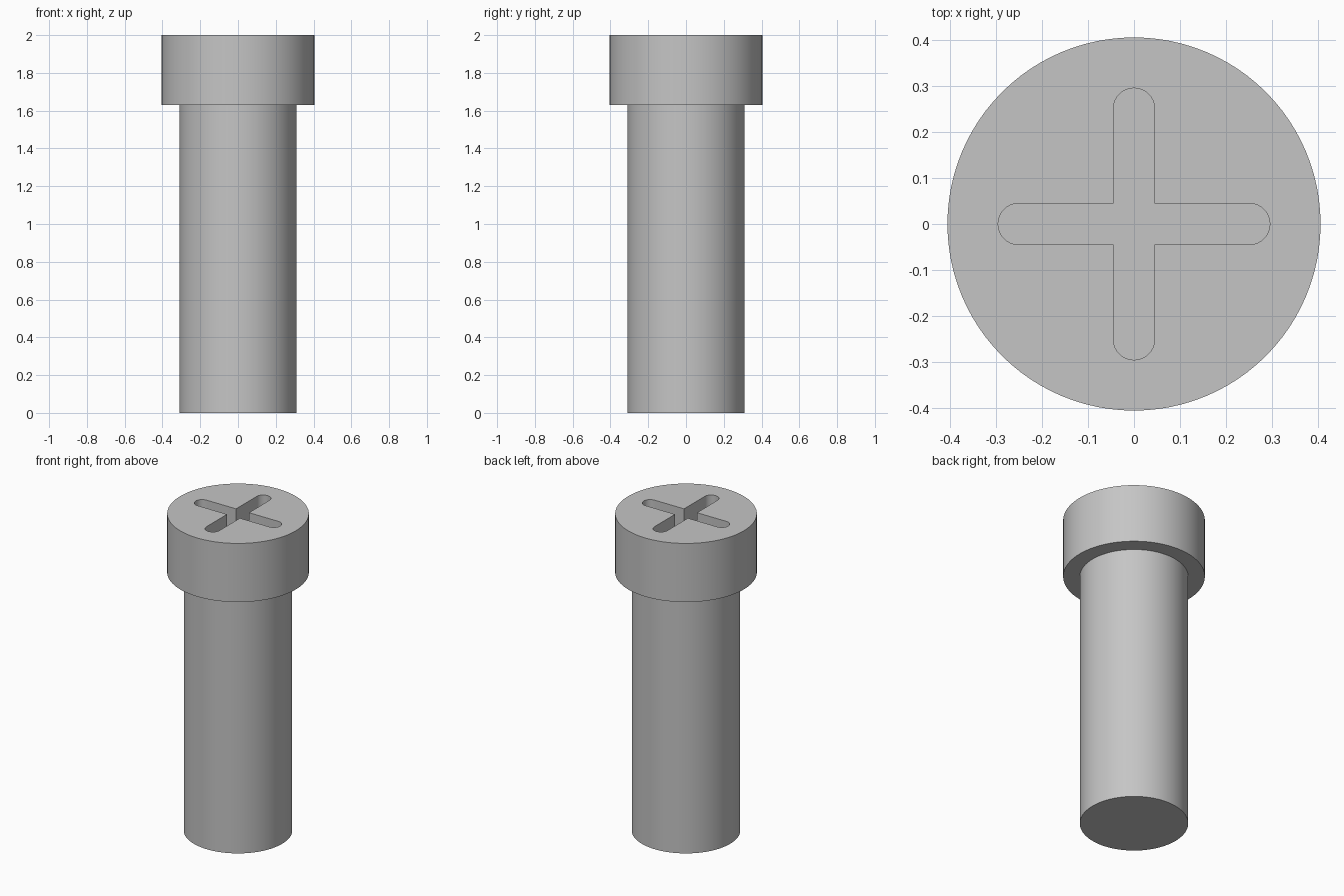
import bpy
import bmesh
from math import pi, sin, cos, radians

cube = bpy.data.objects.get("Cube")
if cube:
    bpy.data.objects.remove(cube, do_unlink=True)

HEAD_RADIUS, SHAFT_RADIUS = 0.405, 0.31
HEAD_BOTTOM, TOP = 1.63, 2.0
SLOT_REACH, SLOT_HALF, SLOT_DEPTH = 0.295, 0.045, 0.18

steel = bpy.data.materials.new("light grey steel")
steel.use_nodes = True
grey = (0.56, 0.56, 0.56, 1)
steel.diffuse_color = grey
steel.node_tree.nodes["Principled BSDF"].inputs["Base Color"].default_value = grey


def prism(name, outline, low, high):
    """Extrude a flat outline from height low to height high."""
    bm = bmesh.new()
    base = bm.faces.new([bm.verts.new((x, y, low)) for x, y in outline])
    side = bmesh.ops.extrude_face_region(bm, geom=[base])["geom"]
    verts = [v for v in side if isinstance(v, bmesh.types.BMVert)]
    bmesh.ops.translate(bm, verts=verts, vec=(0, 0, high - low))
    bmesh.ops.recalc_face_normals(bm, faces=bm.faces)
    mesh = bpy.data.meshes.new(name)
    bm.to_mesh(mesh)
    bm.free()
    mesh.materials.append(steel)
    obj = bpy.data.objects.new(name, mesh)
    bpy.context.collection.objects.link(obj)
    return obj


def circle(radius, sides=96):
    return [(radius * cos(2 * pi * i / sides), radius * sin(2 * pi * i / sides))
            for i in range(sides)]


def cross_outline(steps=16):
    """Four round-ended arms, each followed by an inner corner."""
    points = []
    for arm in range(4):
        c, s = cos(arm * pi / 2), sin(arm * pi / 2)
        tip = []
        for i in range(steps + 1):
            a = -pi / 2 + pi * i / steps
            tip.append((SLOT_REACH - SLOT_HALF + SLOT_HALF * cos(a), SLOT_HALF * sin(a)))
        tip.append((SLOT_HALF, SLOT_HALF))
        points += [(x * c - y * s, x * s + y * c) for x, y in tip]
    return points


# Shaft and head
shaft = prism("shaft", circle(SHAFT_RADIUS), 0, HEAD_BOTTOM + 0.02)
head = prism("head", circle(HEAD_RADIUS), HEAD_BOTTOM, TOP)

# Cross-shaped drive slot sunk into the head
cutter = prism("slot_cutter", cross_outline(), TOP - SLOT_DEPTH, TOP + 0.1)
cutter.hide_render = True
cut = head.modifiers.new("drive slot", "BOOLEAN")
cut.operation = "DIFFERENCE"
cut.solver = "EXACT"
cut.object = cutter
bpy.context.view_layer.objects.active = head
bpy.ops.object.modifier_apply(modifier=cut.name)
bpy.data.objects.remove(cutter, do_unlink=True)

# Smooth round walls, crisp rims
bpy.ops.object.select_all(action="DESELECT")
for part in (shaft, head):
    part.select_set(True)
bpy.ops.object.shade_smooth_by_angle(angle=radians(30))
